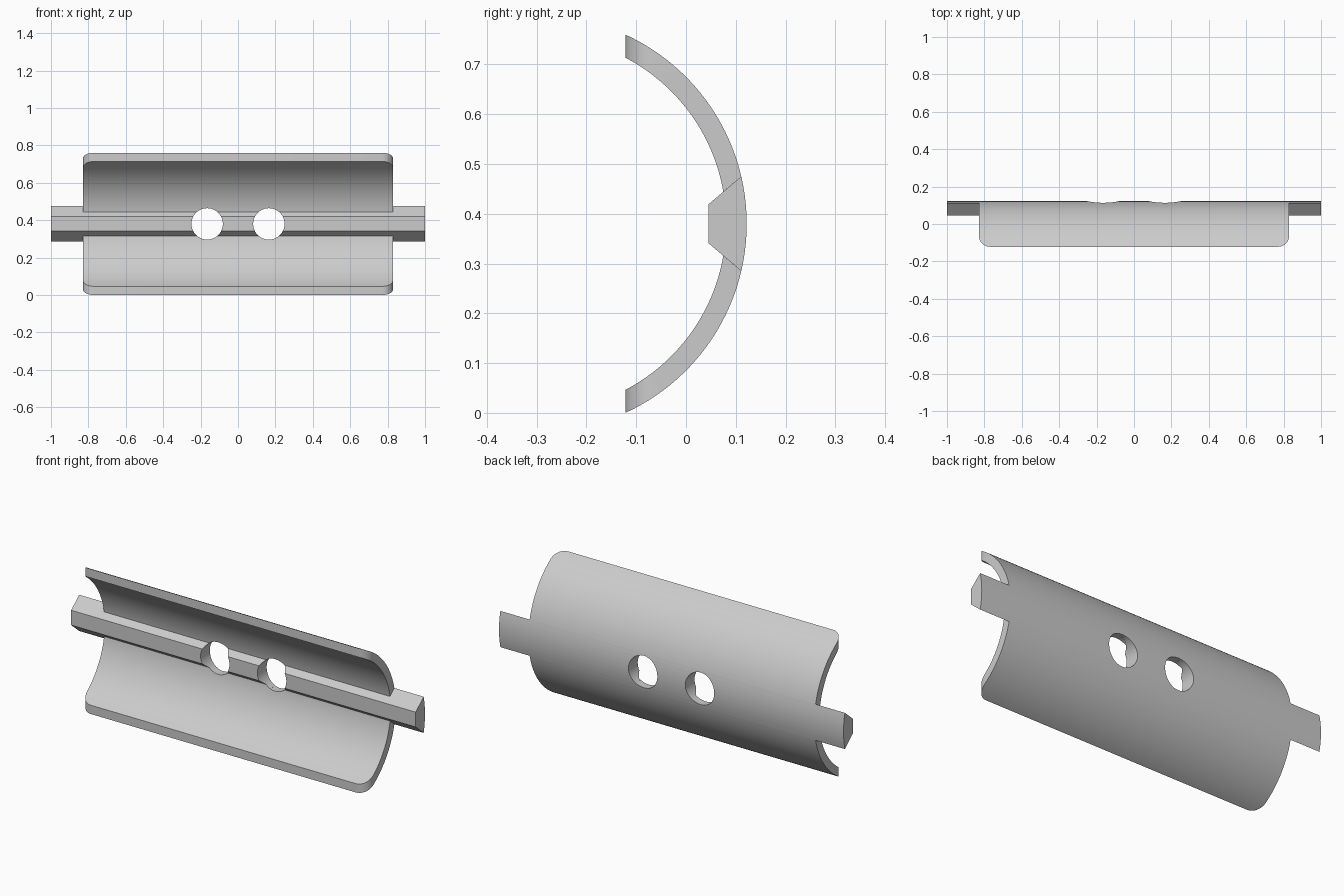
import bpy, bmesh, math

if "Cube" in bpy.data.objects:
    bpy.data.objects.remove(bpy.data.objects["Cube"], do_unlink=True)

MID_Z, ARC_Y = 0.38, -0.296         # arc axis of the curved plate
R_OUT, R_IN = 0.418, 0.3765
TIP_Y, HALF_X = -0.122, 0.83

grey = bpy.data.materials.new("plain grey")
grey.use_nodes = True
grey.diffuse_color = (0.6, 0.6, 0.6, 1)
grey.node_tree.nodes["Principled BSDF"].inputs["Base Color"].default_value = (0.6, 0.6, 0.6, 1)


def prism(name, points, shift, cutter=False):
    """Close an outline into a face and extrude it by the shift vector."""
    bm = bmesh.new()
    face = bm.faces.new([bm.verts.new(p) for p in points])
    new = bmesh.ops.extrude_face_region(bm, geom=[face])["geom"]
    bmesh.ops.translate(bm, vec=shift, verts=[v for v in new if isinstance(v, bmesh.types.BMVert)])
    bmesh.ops.recalc_face_normals(bm, faces=bm.faces)
    mesh = bpy.data.meshes.new(name)
    bm.to_mesh(mesh)
    bm.free()
    obj = bpy.data.objects.new(name, mesh)
    bpy.context.collection.objects.link(obj)
    mesh.materials.append(grey)
    if cutter:
        obj.hide_render = True
        obj.hide_viewport = True
        obj.display_type = 'WIRE'
    return obj


def arc(radius, start, end, steps):
    """Points (y, height from the middle) on an arc about the plate axis."""
    angles = [start + (end - start) * i / steps for i in range(steps + 1)]
    return [(ARC_Y + radius * math.cos(a), radius * math.sin(a)) for a in angles]


def cut(obj, cutter, operation):
    mod = obj.modifiers.new(cutter.name, 'BOOLEAN')
    mod.object, mod.operation, mod.solver = cutter, operation, 'EXACT'


# Angles where the rib meets the plate and where the plate ends
rib_out, rib_in = math.asin(0.095 / R_OUT), math.asin(0.0645 / R_IN)
tip_out = math.acos((TIP_Y - ARC_Y) / R_OUT)
tip_in = math.acos((TIP_Y - ARC_Y) / R_IN)

# Long rib running through the middle and past both ends
rib_outline = [(0.045, -0.039)] + arc(R_OUT, -rib_out, rib_out, 10) + [(0.045, 0.039)]
rib = prism("centre_rib", [(-1, y, MID_Z + h) for y, h in rib_outline], (2, 0, 0))
parts = [rib]

# Rounded block that trims the free corners of the plate
radius = 0.06
trim_outline = [(HALF_X, 0.3), (-HALF_X, 0.3)]
for side, first in ((-1, math.pi), (1, 1.5 * math.pi)):
    for i in range(9):
        a = first + i * math.pi / 16
        trim_outline.append((side * (HALF_X - radius) + radius * math.cos(a),
                             TIP_Y + radius + radius * math.sin(a)))
trim = prism("corner_trim", [(x, y, -0.2) for x, y in trim_outline], (0, 0, 1.2), True)

# Upper and lower halves of the curved plate
half = arc(R_OUT, rib_out, tip_out, 24) + arc(R_IN, tip_in, rib_in, 24)
for name, sign in (("upper_plate", 1), ("lower_plate", -1)):
    plate = prism(name, [(-0.9, y, MID_Z + sign * h) for y, h in half], (1.8, 0, 0))
    cut(plate, trim, 'INTERSECT')
    parts.append(plate)

# Two round holes through the rib
for name, x in (("right_hole", -0.165), ("left_hole", 0.165)):
    circle = [(x + 0.084 * math.cos(i * math.pi / 24), -0.4,
               MID_Z + 0.084 * math.sin(i * math.pi / 24)) for i in range(48)]
    hole = prism(name, circle, (0, 0.8, 0), True)
    for part in parts:
        cut(part, hole, 'DIFFERENCE')

# Bake the cuts, then smooth the curves while keeping edges sharp
bpy.context.view_layer.update()
graph = bpy.context.evaluated_depsgraph_get()
baked = [bpy.data.meshes.new_from_object(p.evaluated_get(graph)) for p in parts]
for part, mesh in zip(parts, baked):
    part.modifiers.clear()
    part.data = mesh
bpy.ops.object.select_all(action='DESELECT')
for part in parts:
    part.select_set(True)
bpy.context.view_layer.objects.active = rib
bpy.ops.object.shade_smooth_by_angle(angle=math.radians(25))
for obj in [o for o in bpy.data.objects if o.hide_render and o.display_type == 'WIRE']:
    bpy.data.objects.remove(obj, do_unlink=True)
